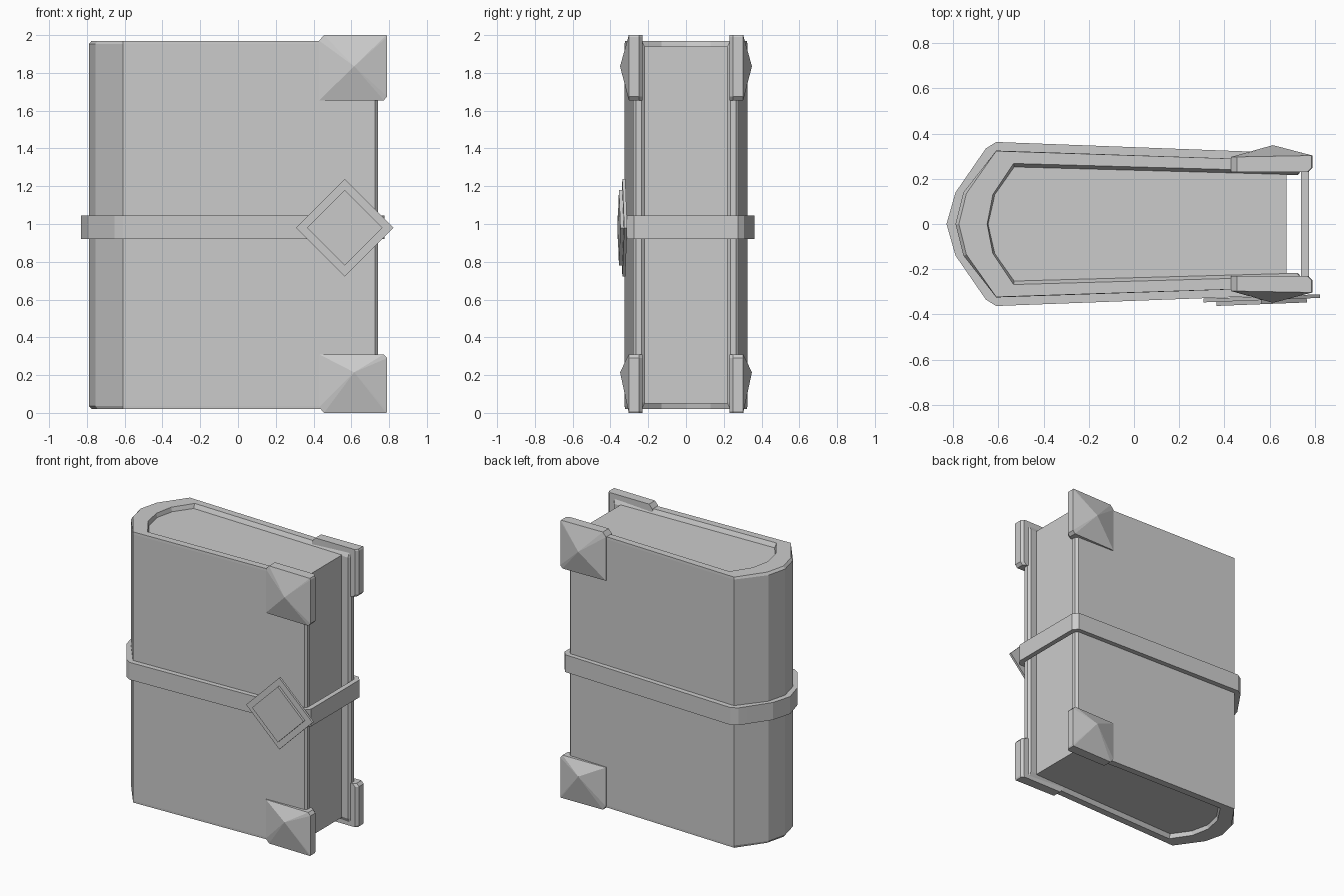
import bpy, bmesh
from math import radians, pi
from mathutils import Matrix

if "Cube" in bpy.data.objects:
    bpy.data.objects.remove(bpy.data.objects["Cube"])


def loft(name, rings, wrap=False):
    """Join equal-length point rings; cap the ends, or wrap last to first."""
    bm = bmesh.new()
    vs = [[bm.verts.new(p) for p in r] for r in rings]
    pairs = list(zip(vs, vs[1:])) + ([(vs[-1], vs[0])] if wrap else [])
    for a, b in pairs:
        n = len(a)
        for i in range(n):
            j = (i + 1) % n
            bm.faces.new((a[i], a[j], b[j], b[i]))
    if not wrap:
        bm.faces.new(vs[0][::-1])
        bm.faces.new(vs[-1])
    bmesh.ops.recalc_face_normals(bm, faces=bm.faces)
    return finish(name, bm)


def finish(name, bm):
    me = bpy.data.meshes.new(name)
    bm.to_mesh(me)
    bm.free()
    ob = bpy.data.objects.new(name, me)
    bpy.context.collection.objects.link(ob)
    return ob


def both(half):
    """Mirror an open half profile (starting at y = 0) across y."""
    return [(x, -y) for x, y in half[:0:-1]] + list(half)


def lerp(a, b, t):
    return [(p[0] + (q[0] - p[0]) * t, p[1] + (q[1] - p[1]) * t) for p, q in zip(a, b)]


# Cover: U-shaped profile, chamfered at the spine and inside the rims
outer = [(-.79, 0), (-.755, .14), (-.61, .325), (.725, .28), (.74, .265)]
outer_end = [(-.775, 0), (-.742, .135), (-.61, .323), (.725, .28), (.74, .265)]
inner = [(-.645, 0), (-.615, .13), (-.53, .25), (.675, .217), (.725, .216), (.74, .235)]
inner_end = [(-.65, 0), (-.625, .13), (-.533, .268), (.675, .234), (.725, .233), (.74, .237)]


def cover_ring(z, to, ti):
    o = both(lerp(outer, outer_end, to))
    i = both(lerp(inner, inner_end, ti))
    return [(x, y, z) for x, y in o + i[::-1]]


levels = [(.02, 1, 1), (.037, 0, .5), (.055, 0, 0),
          (1.935, 0, 0), (1.953, 0, .5), (1.97, 1, 1)]
loft("book_cover", [cover_ring(*l) for l in levels])

# Page block, recessed from the cover edges
page = both([(-.66, 0), (-.63, .135), (-.535, .26), (.675, .221)])
loft("page_block", [[(x, y, z) for x, y in page] for z in (.05, 1.94)])

# Strap around the whole book
strap_out = both([(-.83, 0), (-.79, .14), (-.69, .285), (-.655, .335), (-.61, .363),
                  (.745, .312), (.775, .275)])
strap_in = both([(-.785, 0), (-.75, .14), (-.68, .23), (-.64, .28), (-.605, .315),
                 (.72, .275), (.74, .26)])
loft("strap", [[(x, y, z) for x, y in prof] for prof, z in
               ((strap_out, .92), (strap_out, 1.045), (strap_in, 1.045), (strap_in, .92))],
     wrap=True)


# Corner guards: chamfered plate with a pyramid on its outer face
def corner_guard(name, side, edge, up, height, peak):
    def z(d):
        return edge + up * d
    outline = [(.455, 0), (.785, 0), (.79, .01), (.79, height - .02),
               (.772, height), (.43, height), (.43, .03)]
    bm = bmesh.new()
    rows = []
    for shift, y in ((-.018, .23), (0, .248), (0, .303)):
        row = []
        for x, d in outline:
            yy = y - (.006 if x < .5 and y > .3 else 0)
            row.append(bm.verts.new((x + (shift if x > .7 else 0), side * yy, z(d))))
        rows.append(row)
    n = len(outline)
    for a, b in zip(rows, rows[1:]):
        for i in range(n):
            bm.faces.new((a[i], a[(i + 1) % n], b[(i + 1) % n], b[i]))
    bm.faces.new(rows[0])
    tip = bm.verts.new((.615, side * .349, z(peak)))
    for i in range(n):
        bm.faces.new((rows[-1][i], rows[-1][(i + 1) % n], tip))
    bmesh.ops.recalc_face_normals(bm, faces=bm.faces)
    finish(name, bm)


for side, label in ((-1, "front"), (1, "back")):
    corner_guard(label + "_top_corner_guard", side, 2.0, -1, .345, .165)
    corner_guard(label + "_bottom_corner_guard", side, 0.0, 1, .31, .215)


# Diamond clasp: two stacked plates lying along the tapered cover
def plate(name, half_diag, y, thick):
    bm = bmesh.new()
    side = half_diag * 2 ** .5
    m = (Matrix.Translation((.565, y, .98)) @ Matrix.Rotation(radians(2.2), 4, 'Z')
         @ Matrix.Rotation(pi / 4, 4, 'Y') @ Matrix.Diagonal((side, thick, side, 1)))
    bmesh.ops.create_cube(bm, size=1, matrix=m)
    finish(name, bm)


plate("clasp_base", .258, -.329, .016)
plate("clasp_panel", .2, -.345, .02)
